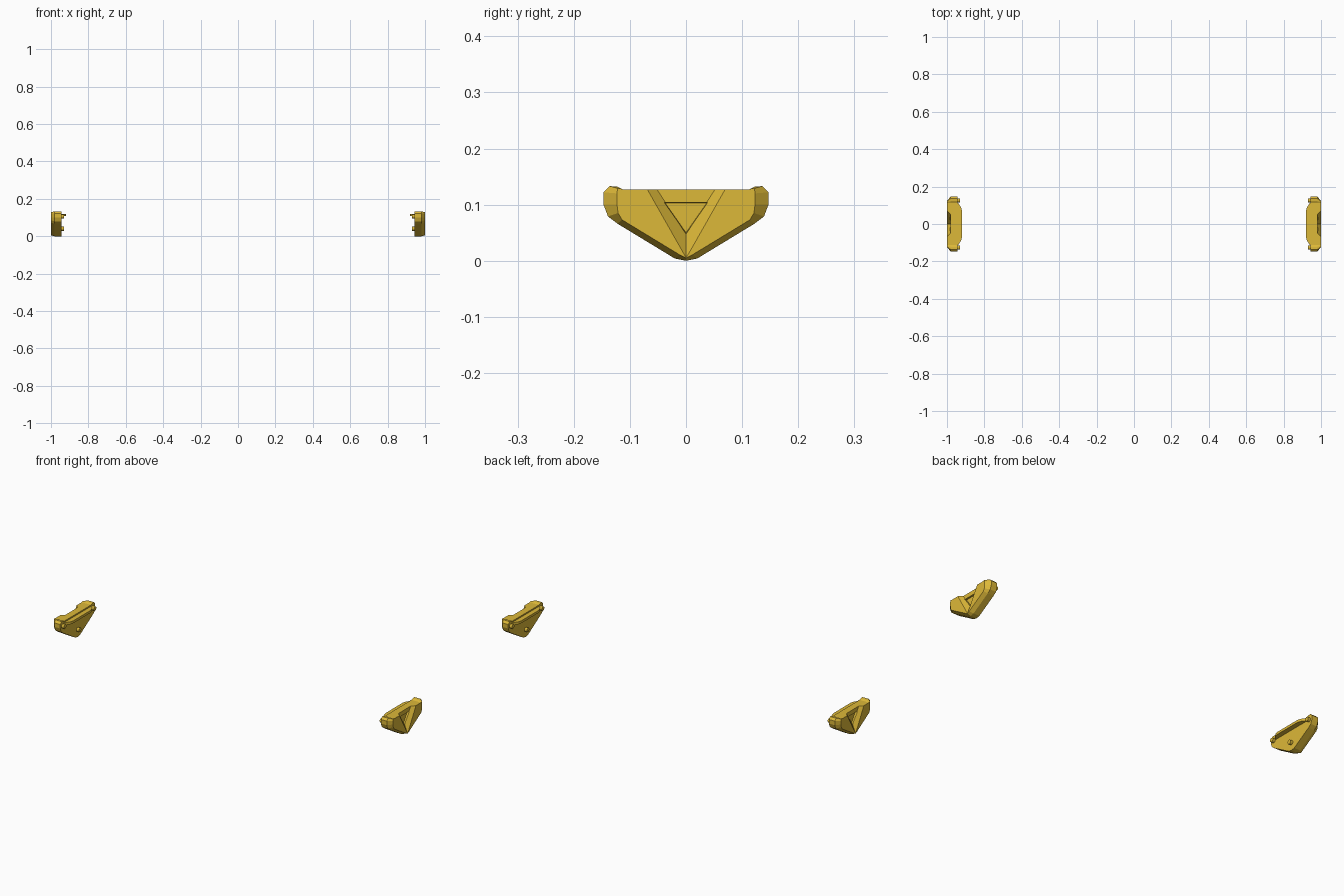
import bpy, bmesh, math
from mathutils import Matrix, Vector

if "Cube" in bpy.data.objects:
    bpy.data.objects.remove(bpy.data.objects["Cube"])

mat = bpy.data.materials.new("yellow")
mat.diffuse_color = (0.72, 0.48, 0.04, 1)
mat.use_nodes = True
mat.node_tree.nodes["Principled BSDF"].inputs["Base Color"].default_value = mat.diffuse_color


def finish(name, bm):
    bmesh.ops.recalc_face_normals(bm, faces=bm.faces)
    me = bpy.data.meshes.new(name)
    bm.to_mesh(me)
    bm.free()
    me.materials.append(mat)
    ob = bpy.data.objects.new(name, me)
    bpy.context.collection.objects.link(ob)
    return ob


def loft(name, rings):
    """Join closed rings of 3D points and cap both ends."""
    bm = bmesh.new()
    loops = [[bm.verts.new(p) for p in r] for r in rings]
    n = len(rings[0])
    for a, b in zip(loops, loops[1:]):
        for i in range(n):
            j = (i + 1) % n
            bm.faces.new((a[i], a[j], b[j], b[i]))
    bm.faces.new(loops[0])
    bm.faces.new(loops[-1])
    return finish(name, bm)


def ring(x, half):
    """Mirror a half outline (top to bottom centre) in y at depth x."""
    left = [(-y, z) for y, z in reversed(half) if y > 0]
    return [(x, y, z) for y, z in half + left]


def cut(ob, cutter):
    m = ob.modifiers.new("notch", 'BOOLEAN')
    m.operation = 'DIFFERENCE'
    m.solver = 'EXACT'
    m.object = cutter
    bpy.context.view_layer.objects.active = ob
    bpy.ops.object.modifier_apply(modifier=m.name)
    bpy.data.objects.remove(cutter)


def peg(name, s, y, z, r, x0, x1):
    bm = bmesh.new()
    rot = Matrix.Rotation(math.pi / 2, 4, 'Y')
    bmesh.ops.create_cone(bm, cap_ends=True, segments=16, radius1=r, radius2=r,
                          depth=x1 - x0,
                          matrix=Matrix.Translation((s * (x0 + x1) / 2, y, z)) @ rot)
    return finish(name, bm)


rim = [(0.112, 0.127), (0.122, 0.132), (0.136, 0.133), (0.147, 0.122),
       (0.147, 0.10), (0.139, 0.079), (0.122, 0.066), (0.02, 0.004), (0, 0)]
face = [(0.112, 0.127), (0.118, 0.129), (0.122, 0.129), (0.123, 0.12),
        (0.123, 0.10), (0.121, 0.085), (0.114, 0.073), (0.012, 0.011), (0, 0.005)]

for side, s in (("right", 1), ("left", -1)):
    # main body with bevelled outer rim
    body = loft(side + "_body", [ring(s * 0.945, rim), ring(s * 0.98, rim),
                                 ring(s * 1.0, face)])

    # V-shaped notch with sloped sides, open at the top
    def tri(x, w, z0, z1):
        return [(s * x, -w, z1), (s * x, w, z1), (s * x, 0, z0)]
    cut(body, loft("notch_cutter", [tri(0.982, 0.060, 0.047, 0.14),
                                    tri(1.002, 0.080, 0.001, 0.142)]))
    # deeper triangular pocket
    cut(body, loft("pocket_cutter", [tri(0.974, 0.037, 0.05, 0.103),
                                     tri(0.99, 0.040, 0.047, 0.105)]))

    # thin inward ledge below the top edge
    plan = [(0.95, 0.115), (0.94, 0.112), (0.925, 0.09), (0.92, 0.072)]
    plan += [(x, -y) for x, y in reversed(plan)]
    loft(side + "_ledge", [[(s * x, y, z) for x, y in plan] for z in (0.107, 0.12)])

    # locating pegs on the inner face
    for label, y, z in (("front", -0.126, 0.106), ("back", 0.126, 0.106),
                        ("lower", 0, 0.04)):
        peg(f"{side}_{label}_peg", s, y, z, 0.011, 0.931, 0.95)
